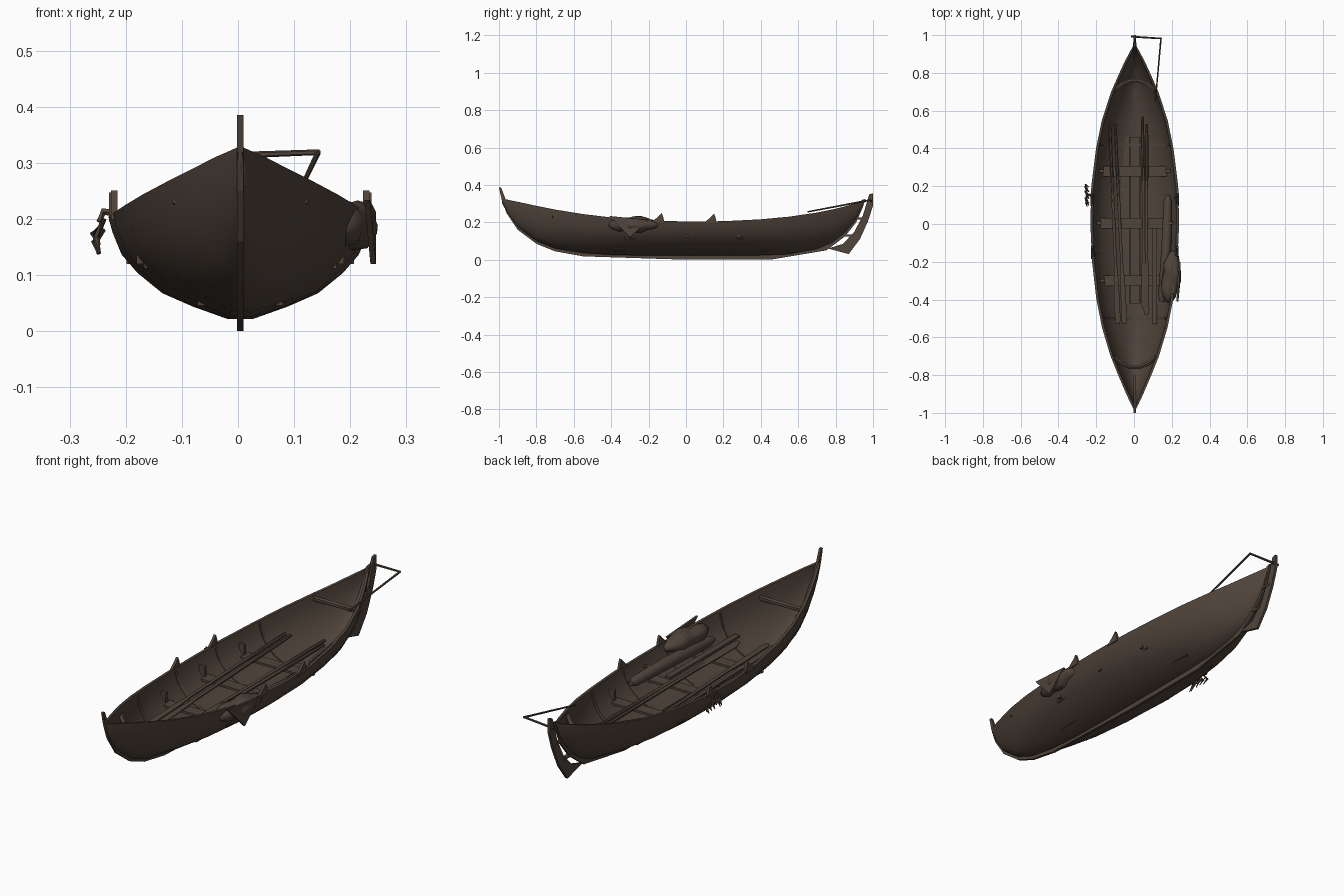
import bpy, bmesh, math, random
from mathutils import Vector

if "Cube" in bpy.data.objects:
    bpy.data.objects.remove(bpy.data.objects["Cube"])

random.seed(4)
wood = bpy.data.materials.new("dark brown wood")
wood.diffuse_color = (0.08, 0.058, 0.043, 1)
wood.use_nodes = True
wood.node_tree.nodes["Principled BSDF"].inputs["Base Color"].default_value = wood.diffuse_color
CX = 0.004  # hull centre line


def finish(name, bm, smooth=None):
    bmesh.ops.recalc_face_normals(bm, faces=bm.faces[:])
    me = bpy.data.meshes.new(name)
    bm.to_mesh(me)
    bm.free()
    ob = bpy.data.objects.new(name, me)
    bpy.context.collection.objects.link(ob)
    me.materials.append(wood)
    if smooth:
        bpy.ops.object.select_all(action='DESELECT')
        ob.select_set(True)
        bpy.context.view_layer.objects.active = ob
        bpy.ops.object.shade_smooth_by_angle(angle=math.radians(smooth))
    return ob


def loft(name, rings, smooth=None):
    bm = bmesh.new()
    vs = [[bm.verts.new(p) for p in r] for r in rings]
    n = len(vs[0])
    for a, b in zip(vs, vs[1:]):
        for i in range(n):
            bm.faces.new((a[i], a[(i + 1) % n], b[(i + 1) % n], b[i]))
    bm.faces.new(vs[0])
    bm.faces.new(vs[-1])
    return finish(name, bm, smooth)


def plate(name, yz, x0, x1):
    """Outline in the y-z plane, extruded across x."""
    return loft(name, [[(x, y, z) for y, z in yz] for x in (x0, x1)])


def box(name, x, y, z):
    return plate(name, [(y[0], z[0]), (y[1], z[0]), (y[1], z[1]), (y[0], z[1])], *x)


def rod(name, path, radii, sides=8, flat=1.0):
    """Tapered rod through points; flat squashes it vertically."""
    pts = [Vector(p) for p in path]
    rings = []
    for i, p in enumerate(pts):
        d = (pts[min(i + 1, len(pts) - 1)] - pts[max(i - 1, 0)]).normalized()
        s = d.cross(Vector((0, 0, 1))).normalized()
        u = s.cross(d)
        f = flat[i] if isinstance(flat, (list, tuple)) else flat
        rings.append([p + radii[i] * (s * math.cos(t) + u * math.sin(t) * f)
                      for t in (2 * math.pi * (k + .5) / sides for k in range(sides))])
    return loft(name, rings, 40)


# Hull: stations of y, half width, keel height, sheer height
ST = [(-.985, .004, .305, .328), (-.95, .022, .24, .32), (-.9, .045, .175, .31), (-.8, .088, .10, .288),
      (-.7, .128, .06, .268), (-.55, .173, .036, .244), (-.4, .203, .026, .226), (-.2, .226, .022, .211),
      (0, .235, .022, .204), (.2, .230, .022, .206), (.4, .205, .024, .216), (.55, .174, .03, .230),
      (.7, .125, .058, .252), (.78, .09, .092, .268), (.85, .058, .145, .285), (.91, .027, .215, .302),
      (.95, .004, .295, .315)]
SEC = [(.1, 0), (.36, .12), (.59, .25), (.78, .45), (.9, .63), (.97, .85), (1, 1)]


def section(w, k, s):
    half = [(w * a, k + (s - k) * b) for a, b in SEC]
    return [(-x, z) for x, z in reversed(half)] + half


def at(y, col):
    for a, b in zip(ST, ST[1:]):
        if a[0] <= y <= b[0]:
            return a[col] + (b[col] - a[col]) * (y - a[0]) / (b[0] - a[0])


rings = []
for y, w, k, s in ST:
    outer = section(w, k, s)
    inner = section(max(w - .013, .001), min(k + .014, s - .004), s)
    rings.append([(CX + x, y, z) for x, z in outer + inner[::-1]])
loft("hull", rings, 50)

# Keel, stem and stern post in one band
OUT = [(-1, .385), (-.985, .32), (-.96, .25), (-.9, .16), (-.8, .085), (-.7, .045), (-.55, .018), (0, 0),
       (.45, 0), (.75, .05), (.85, .125), (.91, .20), (.945, .28), (.96, .325)]
INN = [(.94, .32), (.925, .28), (.885, .21), (.83, .145), (.74, .08), (.45, .035), (0, .03), (-.55, .045),
       (-.7, .075), (-.79, .115), (-.88, .19), (-.94, .27), (-.965, .325), (-.988, .385)]
plate("keel_and_stem", OUT + INN, CX - .006, CX + .006)

# Rudder with its iron straps and tiller
plate("rudder", [(.76, .06), (.87, .03), (.93, .11), (.975, .21), (1, .29), (1, .355), (.98, .35), (.965, .3),
                 (.945, .235), (.90, .15), (.84, .085)], CX - .006, CX + .006)
for y, z in ((.86, .13), (.925, .22)):
    box("rudder_strap", (CX - .009, CX + .009), (y - .015, y + .035), (z - .005, z + .005))
rod("tiller_arm", [(-.015, .992, .313), (.145, .982, .319)], [.006, .005], 6)
rod("tiller_stick", [(.143, .985, .319), (.113, .65, .256)], [.005, .004], 6)

# Floor boards
for x in (-.052, 0, .052):
    box("floor_board", (CX + x - .024, CX + x + .024), (-.42, .46), (.046, .054))

# Seats with upright knees at both ends
for y in (.28, .005, -.30):
    w = at(y, 1) * .80
    box("seat", (CX - w, CX + w), (y - .028, y + .028), (.112, .122))
    for s in (-1, 1):
        xs = sorted((CX + s * w * .93, CX + s * w * 1.08))
        box("seat_knee", xs, (y - .008, y + .008), (.12, .17))

# Curved cross beams near both ends
for e in (-1, 1):
    w = at(.71 * e, 1) - .01
    rod("end_beam", [(CX + w * t, e * (.705 + .055 * (1 - t * t)), .235 - .03 * (1 - t * t))
                     for t in (-1, -.6, -.2, .2, .6, 1)], [.012] * 6, 6)

# Rib frames on the inside of the hull
for y in (-.5, -.16, .14, .42):
    w, k, s = (at(y, c) for c in (1, 2, 3))
    a = section(w - .010, k + .010, s - .01)
    b = section(w - .019, k + .019, s - .01)
    loft("rib", [[(CX + x, yy, z) for x, z in a + b[::-1]] for yy in (y - .007, y + .007)])

# Oar lock fins on the rails
for s in (-1, 1):
    for y in (-.14, .14):
        x = CX + s * (at(y, 1) - .004)
        z = at(y, 3)
        plate("oar_lock", [(y - .045, z - .01), (y + .025, z - .01), (y + .018, z + .02), (y + .01, z + .042),
                           (y - .005, z + .025)], x - .006, x + .006)

# Oars lying on the seats
for a, b in (((-.128, .53), (-.085, -.53)), ((-.10, .53), (-.05, -.53)),
             ((.045, .57), (.055, -.45)), ((.068, .53), (.066, -.48))):
    pt = lambda t: (a[0] + (b[0] - a[0]) * t, a[1] + (b[1] - a[1]) * t, .132)
    rod("oar", [pt(t) for t in (0, .1, .7, .78, .98, 1)], [.007, .009, .008, .014, .016, .010],
        8, [1, 1, 1, .4, .3, .3])

# Loose plank and rolled sail
box("loose_plank", (.095, .122), (-.53, -.02), (.123, .133))
rod("rolled_sail", [(.178, .15, .147), (.178, .12, .147), (.172, -.1, .148), (.152, -.38, .148),
                    (.148, -.41, .148)], [.012, .022, .027, .025, .014], 10)

# Bundled cloth slumped over the right rail, with a hanging corner
bm = bmesh.new()
bmesh.ops.create_uvsphere(bm, u_segments=18, v_segments=10, radius=1)
for v in bm.verts:
    x, y, z = v.co
    f = 1 + .13 * math.sin(7 * y + 2 * x) + .06 * math.sin(9 * x + 4 * z)
    v.co = (.196 + .05 * x * f + .012 * y, -.28 + .14 * y, .188 + .042 * z * f)
finish("cloth_bundle", bm, 60)
loft("cloth_corner", [[(.225 + d, -.41, .234), (.236 + d, -.2, .212), (.236 + d, -.3, .12)] for d in (0, .01)])

# Frayed rope net hanging on the left rail
for i in range(9):
    y = .10 + i * .012
    top, low = .205 - random.random() * .03, .135 + random.random() * .035
    x = -.236 - random.random() * .01
    rod("net_strand", [(x, y, top), (x - .014, y + .012, (top + low) / 2), (x - .008, y - .008, low)],
        [.004, .006, .002], 5)
rod("net_tie", [(-.215, .15, .21), (-.24, .155, .213), (-.248, .15, .195)], [.006, .007, .005], 5)
